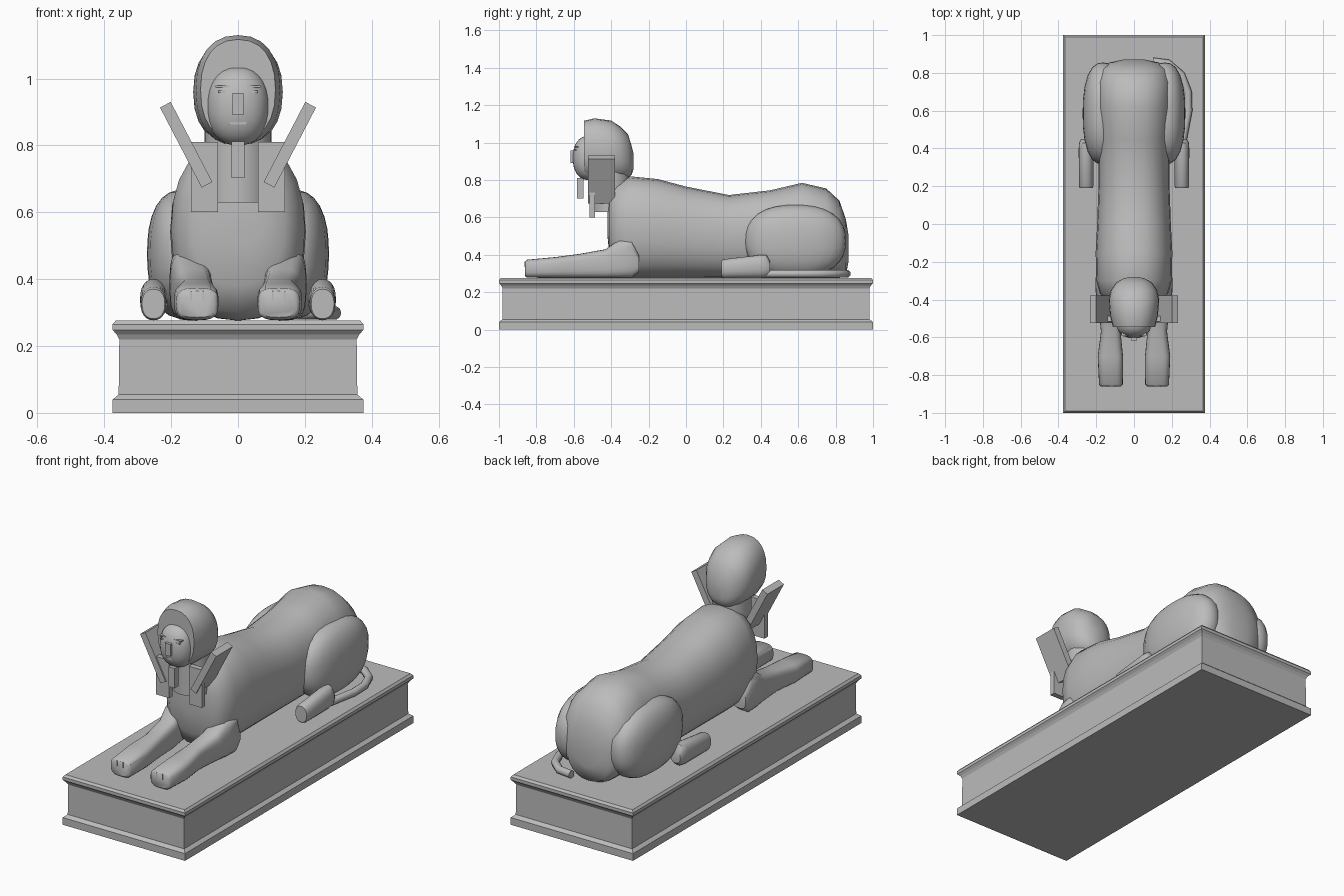
import bpy, bmesh, math
from mathutils import Matrix, Vector

old = bpy.data.objects.get("Cube")
if old:
    bpy.data.objects.remove(old, do_unlink=True)

stone = bpy.data.materials.new("grey stone")
stone.use_nodes = True
GREY = (0.5, 0.5, 0.5, 1)
stone.diffuse_color = GREY
stone.node_tree.nodes["Principled BSDF"].inputs["Base Color"].default_value = GREY


def finish(name, bm, angle=None):
    bmesh.ops.recalc_face_normals(bm, faces=bm.faces[:])
    me = bpy.data.meshes.new(name)
    bm.to_mesh(me)
    bm.free()
    me.materials.append(stone)
    ob = bpy.data.objects.new(name, me)
    bpy.context.collection.objects.link(ob)
    if angle:
        bpy.ops.object.select_all(action="DESELECT")
        ob.select_set(True)
        bpy.context.view_layer.objects.active = ob
        bpy.ops.object.shade_smooth_by_angle(angle=math.radians(angle))
    return ob


def skin(bm, rings):
    for a, b in zip(rings, rings[1:]):
        for i in range(len(a)):
            j = (i + 1) % len(a)
            bm.faces.new((a[i], a[j], b[j], b[i]))
    bm.faces.new(rings[0])
    bm.faces.new(rings[-1])


def loft(name, sections, power=2, side=1, segs=24, angle=45):
    """Skin rounded sections (centre x, y, bottom z, top z, half width) along y."""
    bm = bmesh.new()
    rings = []
    for cx, y, zb, zt, rx in sections:
        ring = []
        for i in range(segs):
            t = math.tau * i / segs
            c, s = math.cos(t), math.sin(t)
            px = math.copysign(abs(c) ** (2 / power), c) * rx
            pz = math.copysign(abs(s) ** (2 / power), s) * (zt - zb) / 2
            ring.append(bm.verts.new((side * (cx + px), y, (zb + zt) / 2 + pz)))
        rings.append(ring)
    skin(bm, rings)
    return finish(name, bm, angle)


def box(name, center, size, tilt=0):
    bm = bmesh.new()
    m = (Matrix.Translation(center) @ Matrix.Rotation(tilt, 4, "Y")
         @ Matrix.Diagonal((*size, 1)))
    bmesh.ops.create_cube(bm, size=1, matrix=m)
    return finish(name, bm)


def ellipsoid(name, center, radii, power=2):
    bm = bmesh.new()
    bmesh.ops.create_uvsphere(bm, u_segments=24, v_segments=16, radius=1)
    for v in bm.verts:
        k = sum(abs(c) ** power for c in v.co) ** (-1 / power)
        v.co = Vector(center) + Vector([c * k * r for c, r in zip(v.co, radii)])
    return finish(name, bm, 60)


# Moulded plinth: inset from the outer edge at each height
bm = bmesh.new()
rings = []
for inset, z in ((0, 0), (0, .04), (.018, .055), (.02, .22), (.012, .235),
                 (0, .248), (0, .265), (.01, .277)):
    x, y = .375 - inset, 1 - inset
    rings.append([bm.verts.new((a * x, b * y, z))
                  for a, b in ((-1, -1), (1, -1), (1, 1), (-1, 1))])
skin(bm, rings)
finish("plinth", bm)

# Body with a dipped back
loft("body", [(0, y, zb, zt, rx) for y, zb, zt, rx in (
    (-.42, .5, .68, .08), (-.408, .38, .74, .14), (-.37, .3, .79, .18),
    (-.3, .276, .82, .2), (-.15, .276, .805, .203), (0, .276, .765, .195),
    (.23, .276, .72, .187), (.45, .276, .745, .19), (.62, .276, .785, .2),
    (.75, .276, .755, .2), (.82, .276, .69, .18), (.855, .29, .59, .13),
    (.87, .37, .5, .06))], power=2.3, angle=60)

# Limbs, head cloth plates and facial pairs
for side, tag in ((1, "left"), (-1, "right")):
    loft(f"front_leg_{tag}", [
        (.122, -.86, .286, .364, .053), (.122, -.85, .278, .374, .063),
        (.125, -.7, .277, .388, .067), (.123, -.57, .277, .405, .052),
        (.132, -.43, .277, .43, .057), (.143, -.36, .277, .48, .06),
        (.15, -.29, .277, .49, .055), (.15, -.25, .31, .4, .04)],
        power=3.2, side=side)
    for k in (-1, 1):
        box(f"toe_line_{tag}", (side * (.122 + k * .018), -.859, .35), (.005, .008, .03))
    ellipsoid(f"haunch_{tag}", (side * .165, .585, .475), (.107, .27, .192), 2.4)
    loft(f"hind_foot_{tag}", [
        (.253, .19, .282, .37, .034), (.253, .2, .277, .376, .038),
        (.253, .4, .277, .4, .04), (.25, .43, .28, .4, .04),
        (.25, .45, .3, .365, .03)], power=2.3, side=side)
    box(f"head_cloth_wing_{tag}", (side * .155, -.452, .802), (.036, .145, .27),
        side * math.radians(27.5))
    box(f"head_cloth_lappet_{tag}", (side * .1, -.502, .706), (.08, .03, .21))
    box(f"brow_{tag}", (side * .041, -.584, .977), (.052, .02, .006))
    box(f"eye_{tag}", (side * .041, -.585, .961), (.034, .02, .007))

# Tail curled along the left side
bm = bmesh.new()
path = [Vector((x, y, .299)) for x, y in (
    (.1, .86), (.18, .85), (.25, .79), (.285, .7), (.288, .6), (.265, .48), (.25, .4))]
rings = []
for i, p in enumerate(path):
    d = (path[min(i + 1, len(path) - 1)] - path[max(i - 1, 0)]).normalized()
    n = d.cross(Vector((0, 0, 1)))
    rings.append([bm.verts.new(p + .021 * (n * math.cos(math.tau * k / 10)
                  + Vector((0, 0, math.sin(math.tau * k / 10))))) for k in range(10)])
skin(bm, rings)
finish("tail", bm, 45)

# Neck
bm = bmesh.new()
bmesh.ops.create_cone(bm, cap_ends=True, segments=24, radius1=.1, radius2=.1, depth=.22,
                      matrix=Matrix.Translation((0, -.4, .74)))
finish("neck", bm, 45)

# Head cloth with a flat front, and the face bulging from it
loft("head_cloth", [(0, y, zb, zt, rx) for y, zb, zt, rx in (
    (-.545, .815, 1.117, .112), (-.49, .8, 1.13, .126), (-.4, .8, 1.118, .134),
    (-.35, .8, 1.085, .122), (-.31, .81, 1.045, .095), (-.29, .83, .98, .06),
    (-.28, .86, .94, .025))], power=2.3, angle=50)
ellipsoid("face", (0, -.52, .918), (.093, .085, .118), 2.3)
box("nose", (0, -.603, .924), (.034, .028, .066))
box("mouth", (0, -.59, .866), (.052, .02, .008))
box("beard", (0, -.565, .757), (.038, .036, .11))
